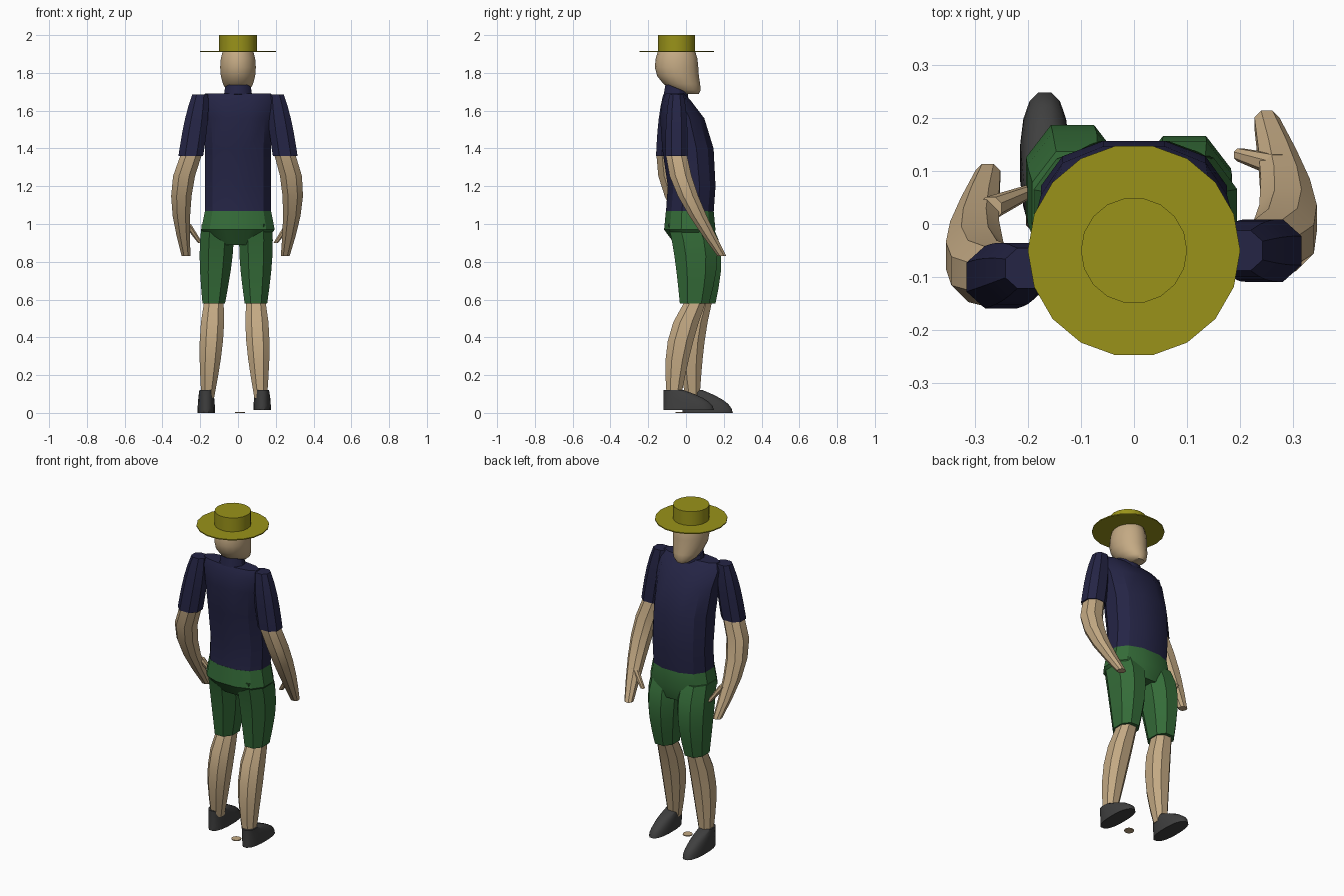
import bpy, bmesh, math
from mathutils import Vector

cube = bpy.data.objects.get("Cube")
if cube:
    bpy.data.objects.remove(cube, do_unlink=True)


def material(name, red, green, blue):
    mat = bpy.data.materials.new(name)
    mat.use_nodes = True
    colour = (red, green, blue, 1)
    mat.diffuse_color = colour
    mat.node_tree.nodes["Principled BSDF"].inputs["Base Color"].default_value = colour
    return mat


skin = material("skin", .55, .4, .23)
navy = material("navy cloth", .018, .018, .06)
green = material("green cloth", .035, .15, .04)
straw = material("yellow straw", .32, .29, .01)
leather = material("dark grey leather", .05, .05, .05)


def signed_power(value, power):
    return math.copysign(abs(value) ** power, value)


def loft(name, mat, rings, sides=10, power=2, tilt=0, turn=.5, smooth_angle=32):
    """Skin over rings of (centre, half width, half depth), with closed ends."""
    bm = bmesh.new()
    loops = []
    for centre, half_width, half_depth in rings:
        loop = []
        for i in range(sides):
            angle = math.tau * (i + turn) / sides
            across = half_width * signed_power(math.cos(angle), 2 / power)
            along = half_depth * signed_power(math.sin(angle), 2 / power)
            loop.append(bm.verts.new(Vector(centre) + Vector((across, along, -along * tilt))))
        loops.append(loop)
    for lower, upper in zip(loops, loops[1:]):
        for i in range(sides):
            j = (i + 1) % sides
            bm.faces.new((lower[i], lower[j], upper[j], upper[i]))
    bm.faces.new(loops[0])
    bm.faces.new(loops[-1])
    bmesh.ops.recalc_face_normals(bm, faces=bm.faces)
    mesh = bpy.data.meshes.new(name)
    bm.to_mesh(mesh)
    bm.free()
    mesh.materials.append(mat)
    part = bpy.data.objects.new(name, mesh)
    bpy.context.collection.objects.link(part)
    bpy.ops.object.select_all(action='DESELECT')
    part.select_set(True)
    bpy.context.view_layer.objects.active = part
    bpy.ops.object.shade_smooth_by_angle(angle=math.radians(smooth_angle))


def limb(name, mat, start, end, thick, thin, bulge=0, bow=(0, 0, 0), depth=1, steps=5):
    """Tapering limb that swells and bows most a little above its middle."""
    rings = []
    for i in range(steps + 1):
        t = i / steps
        swell = math.sin(math.pi * t ** .8)
        centre = Vector(start).lerp(Vector(end), t) + Vector(bow) * swell
        radius = thick + (thin - thick) * t + bulge * swell
        rings.append((centre, radius, radius * depth))
    loft(name, mat, rings, sides=8, power=2.3)


def disc(name, mat, x, y, bottom, top, radius):
    rings = [((x, y, z), radius, radius) for z in (bottom, top)]
    loft(name, mat, rings, sides=18, turn=0)


def head(name, mat, x, y, z, half_width, half_depth, half_height, chin_push):
    """Egg shape whose lower half leans towards the chin."""
    rings = []
    steps = 10
    for i in range(1, steps):
        latitude = math.pi * (i / steps - .5)
        rise = math.sin(latitude)
        spread = math.cos(latitude) ** .8
        lean = chin_push * min(rise, 0) ** 2
        centre = (x, y + lean, z + half_height * rise)
        rings.append((centre, half_width * spread, half_depth * spread))
    loft(name, mat, rings, sides=18, smooth_angle=60)


def shoe(name, mat, x, y, base, top, half_width, half_length):
    """Upright heel, with the upper sloping back from the toe to the ankle."""
    rings = []
    steps = 5
    for i in range(steps + 1):
        t = i / steps
        setback = .08 * t * t
        centre = (x, y - setback, base + (top - base) * t)
        rings.append((centre, half_width - setback / 8, half_length - setback))
    loft(name, mat, rings, sides=16, power=2.4, smooth_angle=45)


# Hat, head and neck
disc("hat_brim", straw, 0, -.05, 1.91, 1.916, .2)
disc("hat_crown", straw, 0, -.05, 1.91, 2, .1)
head("head", skin, 0, -.05, 1.83, .096, .115, .15, .08)
limb("neck", skin, (0, -.05, 1.78), (0, -.05, 1.65), .05, .06)

# Shirt body with a slanted collar
loft("shirt", navy, [
    ((0, .02, 1.06), .18, .13),
    ((0, .03, 1.2), .18, .13),
    ((0, .01, 1.4), .18, .14),
    ((0, -.02, 1.56), .19, .12),
    ((0, -.05, 1.65), .2, .08),
    ((0, -.06, 1.69), .18, .05),
], sides=12, power=2.4)
loft("collar", navy, [
    ((0, -.05, 1.66), .08, .07),
    ((0, -.05, 1.72), .07, .06),
], sides=12, tilt=.4)

# Hips of the shorts
loft("shorts_hips", green, [
    ((0, .02, 1.07), .18, .13),
    ((0, .02, .97), .2, .14),
    ((0, .04, .89), .13, .1),
], sides=12, power=2.4)

# Limbs: the right leg strides forward while the right arm swings back
for side_name, side, stride in (("left", 1, 0), ("right", -1, .1)):

    def place(x, y, z):
        return (side * x, y, z)

    def part(name):
        return side_name + "_" + name

    # Arm
    shoulder = place(.2, -.05 - stride / 3, 1.685)
    elbow = place(.25, -.05 - stride / 2, 1.36)
    hand = place(.25 + stride / 4, .19 - stride, .83)
    palm = place(.27, .11 - stride * .8, 1)
    thumb_tip = place(.2, .13 - stride * .7, .9)
    limb(part("sleeve"), navy, shoulder, elbow, .045, .07, bulge=.01, depth=.9)
    limb(part("forearm"), skin, elbow, hand, .06, .025, bulge=.012,
         bow=place(.04, -.035, 0))
    limb(part("thumb"), skin, palm, thumb_tip, .022, .013)

    # Leg
    hip = place(.095 + stride / 8, .015 + stride / 8, 1)
    knee = place(.095 + stride / 3, .045 + stride / 3, .58)
    ankle = place(.12 + stride * .4, -.065 + stride, .08)
    limb(part("shorts_leg"), green, hip, knee, .09, .064, bulge=.014,
         bow=(0, .025, 0), depth=1.3)
    limb(part("shin"), skin, knee, ankle, .056, .036, bulge=.018,
         bow=(0, -.03, 0), depth=1.1)
    shoe(part("shoe"), leather, side * (.128 + stride * .4), .015 + stride,
         .015 - stride * .15, .12, .047, .135)

# Small flat disc on the ground between the feet
disc("ground_disc", skin, .01, -.03, 0, .005, .027)
